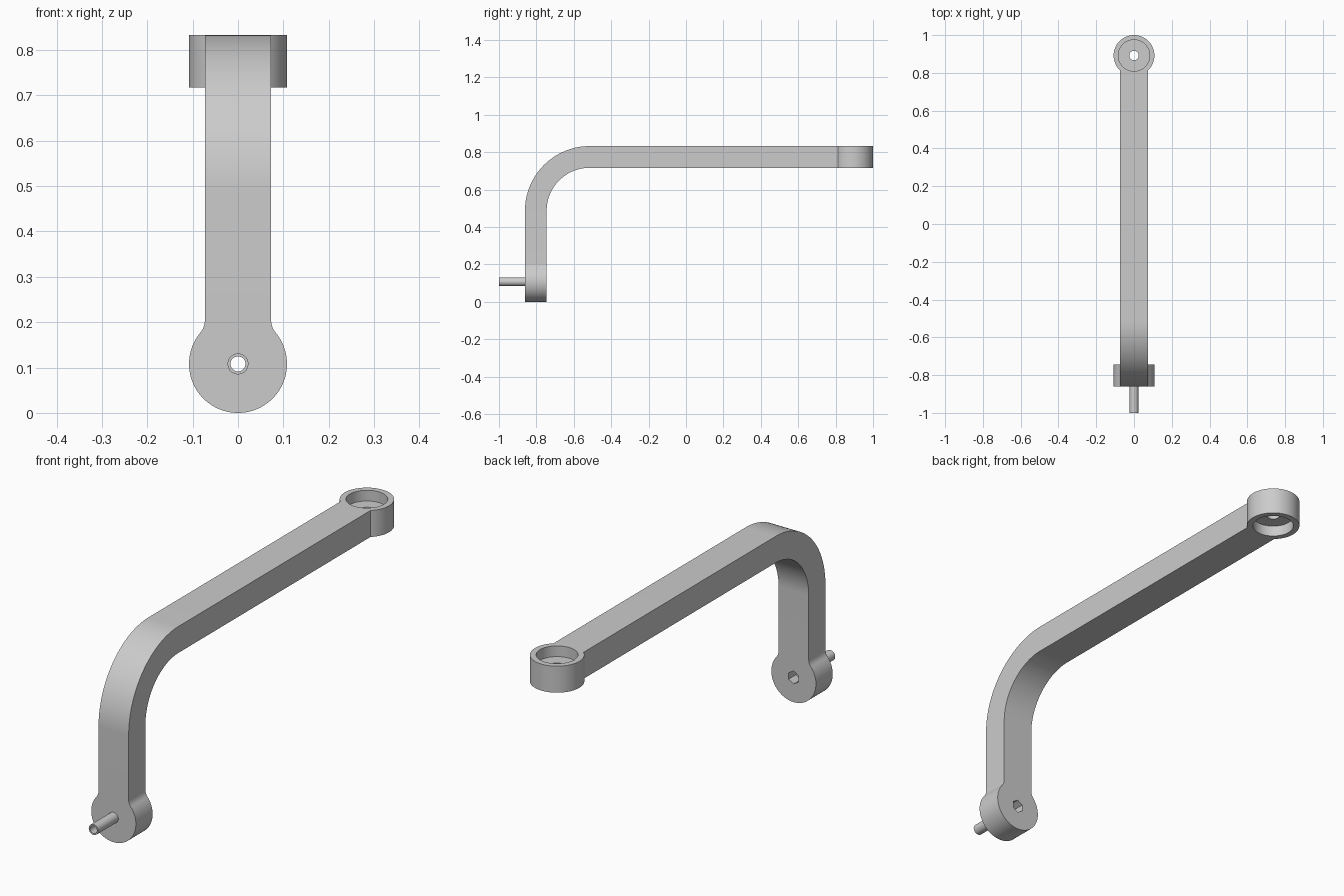
import bpy, bmesh, math
from mathutils import Matrix, Vector

if "Cube" in bpy.data.objects:
    bpy.data.objects.remove(bpy.data.objects["Cube"], do_unlink=True)

grey = bpy.data.materials.new("plain grey")
grey.use_nodes = True
GREY = (0.6, 0.6, 0.6, 1)
grey.diffuse_color = GREY
grey.node_tree.nodes["Principled BSDF"].inputs["Base Color"].default_value = GREY

HALF_W, EYE_R, T = 0.073, 0.108, 0.116      # bar half width, eye radius, thickness
Y_BACK, Z_TOP = -0.745, 0.833               # inner face of leg, top of arm
Y_FRONT, Z_LOW = Y_BACK - T, Z_TOP - T
EYE_Y = 1 - EYE_R


def arc(cx, cy, r, a0, a1, n):
    return [(cx + r * math.cos(a0 + (a1 - a0) * i / n),
             cy + r * math.sin(a0 + (a1 - a0) * i / n)) for i in range(n + 1)]


def prism(name, points, to_3d, direction):
    """Extrude a flat outline along a direction."""
    bm = bmesh.new()
    face = bm.faces.new([bm.verts.new(to_3d(*p)) for p in points])
    new = bmesh.ops.extrude_face_region(bm, geom=[face])["geom"]
    bmesh.ops.translate(bm, vec=Vector(direction),
                        verts=[v for v in new if isinstance(v, bmesh.types.BMVert)])
    bmesh.ops.recalc_face_normals(bm, faces=bm.faces)
    mesh = bpy.data.meshes.new(name)
    bm.to_mesh(mesh)
    bm.free()
    mesh.materials.append(grey)
    ob = bpy.data.objects.new(name, mesh)
    bpy.context.collection.objects.link(ob)
    return ob


def upright(name, r, z0, z1):
    return prism(name, arc(0, EYE_Y, r, 0, math.tau, 96)[:-1],
                 lambda x, y: (x, y, z0), (0, 0, z1 - z0))


def lengthwise(name, r, y0, y1, n=48, turn=0.0):
    return prism(name, arc(0, EYE_R, r, turn, turn + math.tau, n)[:-1],
                 lambda x, z: (x, y0, z), (0, y1 - y0, 0))


def combine(ob, other, operation):
    mod = ob.modifiers.new("join", "BOOLEAN")
    mod.object, mod.operation, mod.solver = other, operation, "EXACT"
    bpy.context.view_layer.objects.active = ob
    bpy.ops.object.modifier_apply(modifier=mod.name)
    bpy.data.objects.remove(other, do_unlink=True)


# Bent bar: side outline with concentric bend arcs
BEND_Y, BEND_R = -0.515, 0.23
bend_z = Z_LOW - BEND_R
FILLET = 0.044
rise = math.sqrt((EYE_R + FILLET) ** 2 - (HALF_W + FILLET) ** 2)
foot_top = EYE_R + rise
outline = [(Y_FRONT, foot_top)]
outline += arc(BEND_Y, bend_z, BEND_R + T, math.pi, math.pi / 2, 40)
outline += [(EYE_Y, Z_TOP), (EYE_Y, Z_LOW)]
outline += arc(BEND_Y, bend_z, BEND_R, math.pi / 2, math.pi, 40)
outline += [(Y_BACK, foot_top)]
arm = prism("bent_arm", outline, lambda y, z: (-HALF_W, y, z), (2 * HALF_W, 0, 0))

# Lower eye, blended into the leg with small fillets
slope = math.atan2(rise, HALF_W + FILLET)
right = arc(0, EYE_R, EYE_R, -math.pi / 2, slope, 40)
right += arc(HALF_W + FILLET, foot_top, FILLET, math.pi + slope, math.pi, 8)[1:]
foot = right + [(-x, z) for x, z in reversed(right[1:])]
combine(arm, prism("lower_eye", foot, lambda x, z: (x, Y_FRONT, z), (0, T, 0)), "UNION")

# Upper eye with a recess on each side of a thin pierced web
combine(arm, upright("upper_eye", EYE_R, Z_LOW, Z_TOP), "UNION")
DEPTH = 0.047
combine(arm, upright("top_recess", 0.083, Z_TOP - DEPTH, Z_TOP + 0.1), "DIFFERENCE")
combine(arm, upright("bottom_recess", 0.083, Z_LOW - 0.1, Z_LOW + DEPTH), "DIFFERENCE")
combine(arm, upright("web_hole", 0.025, Z_LOW, Z_TOP), "DIFFERENCE")

# Hollow pin and hexagonal socket
combine(arm, lengthwise("pin", 0.023, -1, Y_FRONT + 0.03), "UNION")
combine(arm, lengthwise("pin_bore", 0.0165, -1.1, Y_BACK + 0.1), "DIFFERENCE")
combine(arm, lengthwise("hex_socket", 0.028, Y_BACK - 0.05, Y_BACK + 0.1, 6, math.pi / 6),
        "DIFFERENCE")

# Smooth curved walls, crisp edges
for ob in bpy.context.selected_objects:
    ob.select_set(False)
arm.select_set(True)
bpy.context.view_layer.objects.active = arm
bpy.ops.object.shade_smooth_by_angle(angle=math.radians(30))
